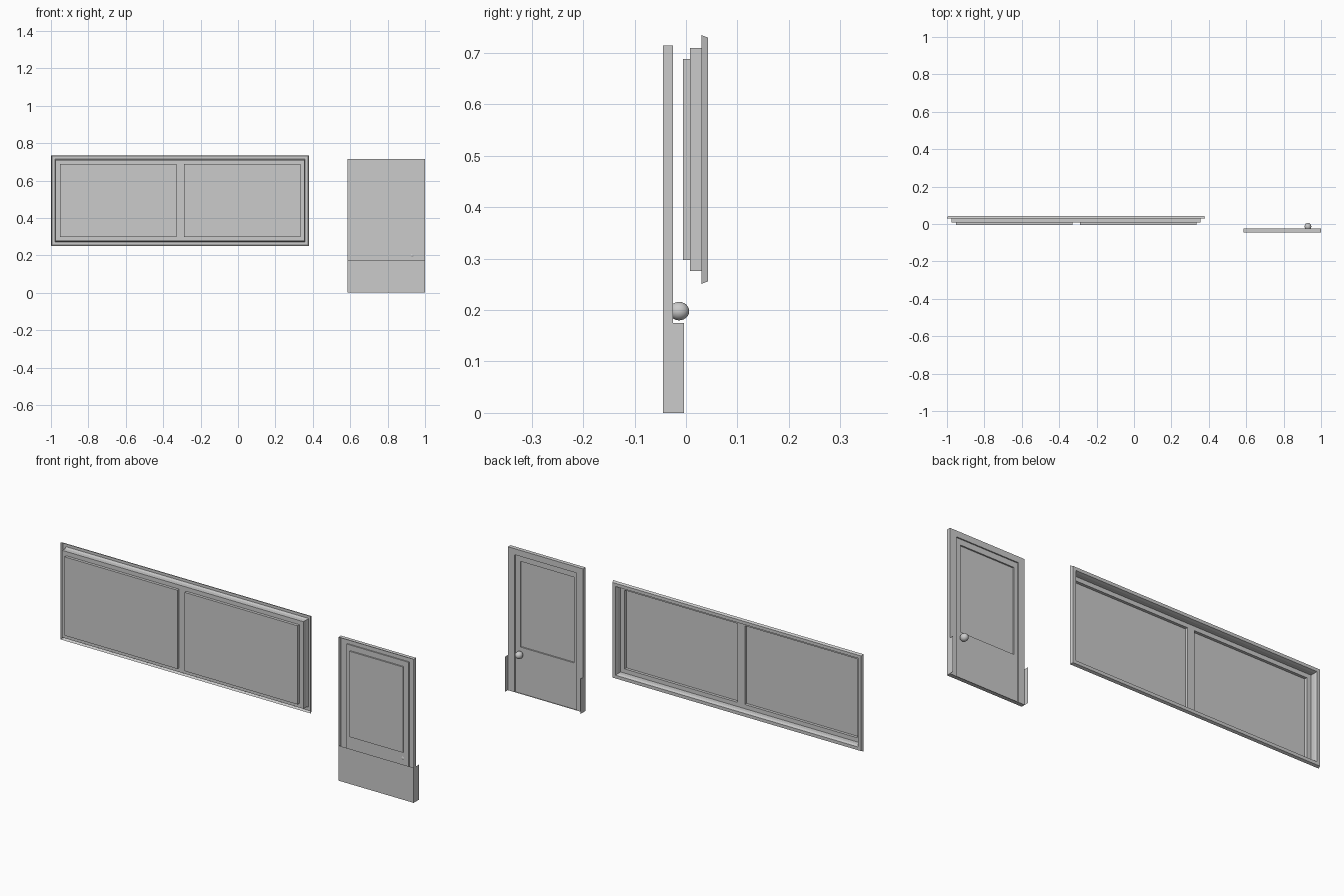
import bpy, bmesh

if "Cube" in bpy.data.objects:
    bpy.data.objects.remove(bpy.data.objects["Cube"])

def grow(r, d):
    return (r[0] - d, r[1] + d, r[2] - d, r[3] + d)

def corners(bm, r, y):
    x0, x1, z0, z1 = r
    return [bm.verts.new(p) for p in ((x0, y, z0), (x1, y, z0), (x1, y, z1), (x0, y, z1))]

def loft(bm, steps, cap=False, sides=(0, 1, 2, 3)):
    """Skin a series of (rectangle, y) loops; sides are bottom, right, top, left."""
    loops = [corners(bm, r, y) for r, y in steps]
    for a, b in zip(loops, loops[1:]):
        for i in sides:
            j = (i + 1) % 4
            bm.faces.new((a[i], a[j], b[j], b[i]))
    if cap:
        bm.faces.new(loops[-1])

def rect(bm, r, y):
    bm.faces.new(corners(bm, r, y))

def finish(name, bm):
    bmesh.ops.remove_doubles(bm, verts=bm.verts, dist=1e-5)
    loose = [v for v in bm.verts if not v.link_faces]
    bmesh.ops.delete(bm, geom=loose, context='VERTS')
    me = bpy.data.meshes.new(name)
    bm.to_mesh(me)
    bm.free()
    ob = bpy.data.objects.new(name, me)
    bpy.context.collection.objects.link(ob)
    return ob

# Window casing: open trim channel around the recess
body = (-0.975, 0.355, 0.276, 0.71)
bm = bmesh.new()
loft(bm, [(grow(body, 0.025), 0.03), (grow(body, 0.02), 0.043),
          (grow(body, 0.004), 0.043), (body, 0.03), (body, 0.008)])
finish("window_casing", bm)

# Window sash: bars around two panes
z0, z1 = 0.297, 0.689
panes = [(-0.952, -0.33, z0, z1), (-0.29, 0.333, z0, z1)]
bm = bmesh.new()
rect(bm, (body[0], body[1], body[2], z0), 0.008)
rect(bm, (body[0], body[1], z1, body[3]), 0.008)
for a, b in ((body[0], panes[0][0]), (panes[0][1], panes[1][0]), (panes[1][1], body[1])):
    rect(bm, (a, b, z0, z1), 0.008)
finish("window_sash", bm)

# Window panes pushed forward from the sash
for i, p in enumerate(panes):
    bm = bmesh.new()
    loft(bm, [(p, 0.008), (p, -0.006)], cap=True)
    finish(f"window_pane_{i + 1}", bm)

# Door frame: outer return, flat trim and inner return, open at the floor
outer = (0.585, 1.0, 0.0, 0.715)
inner = (0.62, 0.963, 0.0, 0.685)
bm = bmesh.new()
loft(bm, [(outer, -0.045), (outer, -0.025), (inner, -0.025), (inner, -0.031)], sides=(1, 2, 3))
finish("door_frame", bm)

# Door leaf with a set-in panel
panel = (0.64, 0.935, 0.23, 0.657)
bm = bmesh.new()
loft(bm, [(inner, -0.031), (panel, -0.031), (panel, -0.038)], cap=True)
finish("door_leaf", bm)

# Lower wall box: front plate, floor strip and deeper side returns
low = (0.585, 1.0, 0.0, 0.175)
bm = bmesh.new()
rect(bm, low, -0.045)
loft(bm, [(low, -0.045), (low, -0.025)], sides=(0,))
loft(bm, [(low, -0.045), (low, -0.004)], sides=(1, 3))
finish("door_base", bm)

# Door knob, poking slightly through the leaf
bpy.ops.mesh.primitive_uv_sphere_add(segments=24, ring_count=12, radius=0.018,
                                     location=(0.93, -0.0135, 0.198))
knob = bpy.context.object
knob.name = "door_knob"
knob.scale = (1, 1.1, 1)
bpy.ops.object.shade_smooth()
